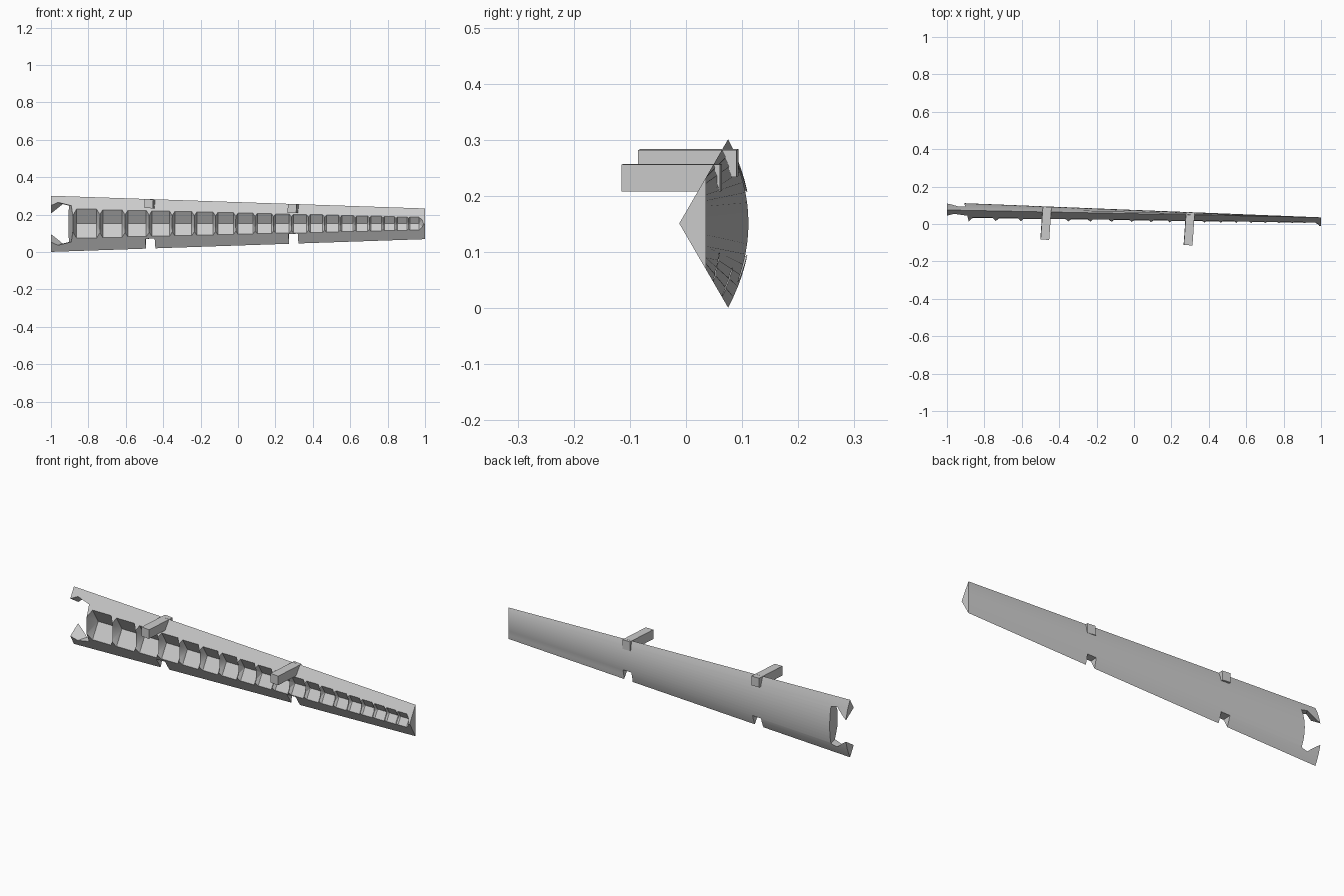
import bpy, bmesh, math
from mathutils import Vector

cube = bpy.data.objects.get("Cube")
if cube:
    bpy.data.objects.remove(cube, do_unlink=True)

grey = bpy.data.materials.new("plain grey")
grey.use_nodes = True
grey.diffuse_color = (0.6, 0.6, 0.6, 1)
grey.node_tree.nodes["Principled BSDF"].inputs["Base Color"].default_value = (0.6, 0.6, 0.6, 1)

MID = 0.151       # height of the centre line
FRONT = -0.012    # front edge of the wedge
SLOPE = 0.58      # depth of the wedge per unit of height


def half_height(x):
    return 0.116 - 0.034 * x


def make_object(name, bm):
    bmesh.ops.recalc_face_normals(bm, faces=bm.faces)
    mesh = bpy.data.meshes.new(name)
    bm.to_mesh(mesh)
    bm.free()
    mesh.materials.append(grey)
    obj = bpy.data.objects.new(name, mesh)
    bpy.context.collection.objects.link(obj)
    return obj


def hull(name, points):
    bm = bmesh.new()
    for p in points:
        bm.verts.new(p)
    bmesh.ops.convex_hull(bm, input=bm.verts)
    return make_object(name, bm)


def box(name, centre, size, rotation):
    bm = bmesh.new()
    bmesh.ops.create_cube(bm, size=1)
    bmesh.ops.scale(bm, vec=size, verts=bm.verts)
    obj = make_object(name, bm)
    obj.location = centre
    obj.rotation_euler = rotation
    return obj


def cut(target, cutter):
    bpy.context.view_layer.update()
    mod = target.modifiers.new("cut", 'BOOLEAN')
    mod.operation = 'DIFFERENCE'
    mod.solver = 'EXACT'
    mod.object = cutter
    bpy.context.view_layer.objects.active = target
    bpy.ops.object.modifier_apply(modifier=mod.name)
    bpy.data.objects.remove(cutter, do_unlink=True)


# Tapered beam: sharp wedge in front, rounded back that flattens to the right end
def section(bm, x, bulge):
    h = half_height(x)
    ring = [bm.verts.new((x, FRONT, MID))]
    steps = 16
    for i in range(steps + 1):
        t = 2 * i / steps - 1
        ring.append(bm.verts.new((x, FRONT + SLOPE * h + bulge * (1 - t * t), MID + t * h)))
    return ring


bm = bmesh.new()
a, b = section(bm, -1, 0.04), section(bm, 1, 0)
for i in range(len(a)):
    j = (i + 1) % len(a)
    bm.faces.new((a[i], a[j], b[j], b[i]))
bm.faces.new(a)
bm.faces.new(b)
beam = make_object("beam", bm)

# Dovetail mouth in the wide end
mouth = []
for s in (-1, 1):
    mouth += [(-1.02, -0.03, MID + s * 0.134), (-1.02, 0.13, MID + s * 0.03),
              (-0.873, -0.03, MID + s * 0.097), (-0.912, 0.13, MID + s * 0.097)]
cut(beam, hull("mouth_cutter", mouth))

# Row of shrinking hollows that leaves pointed teeth between them
COUNT, RATIO, START, END = 19, 0.957, -0.88, 0.975
pitch = (END - START) * (1 - RATIO) / (1 - RATIO ** COUNT)
x = START
for n in range(COUNT):
    c = x + pitch / 2
    half = 0.55 * pitch
    rim = FRONT + SLOPE * half
    inner = 0.38 * pitch
    flare = (0.5 * pitch - inner) / rim
    outer = inner + flare * (rim + 0.03)
    pts = []
    for s in (-1, 1):
        pts.append((c + s * inner, rim + 0.6 * half, MID + 0.002))
        for t in (-half, half):
            pts.append((c + s * inner, rim, MID + 0.002 + t))
            pts.append((c + s * outer, -0.03, MID + 0.002 + t))
    cut(beam, hull("hollow_cutter", pts))
    x += pitch
    pitch *= RATIO

# Pegs through the top edge, with matching slots in the bottom edge
TILT, TURN = math.radians(1.9), math.radians(-4)
for name, px, py in (("left_peg", 0.295, -0.0255), ("right_peg", -0.471, 0.004)):
    h = half_height(px)
    box(name, (px, py, MID + h - 0.0245), (0.046, 0.176, 0.048), (0, TILT, TURN))
    cut(beam, box("slot_cutter", (px + 0.002, 0.04, MID - h + 0.015), (0.05, 0.3, 0.075), (0, -TILT, TURN)))

# Smooth the rounded back, keep the cuts sharp
bpy.ops.object.select_all(action='DESELECT')
beam.select_set(True)
bpy.context.view_layer.objects.active = beam
bpy.ops.object.shade_smooth_by_angle(angle=math.radians(20))
